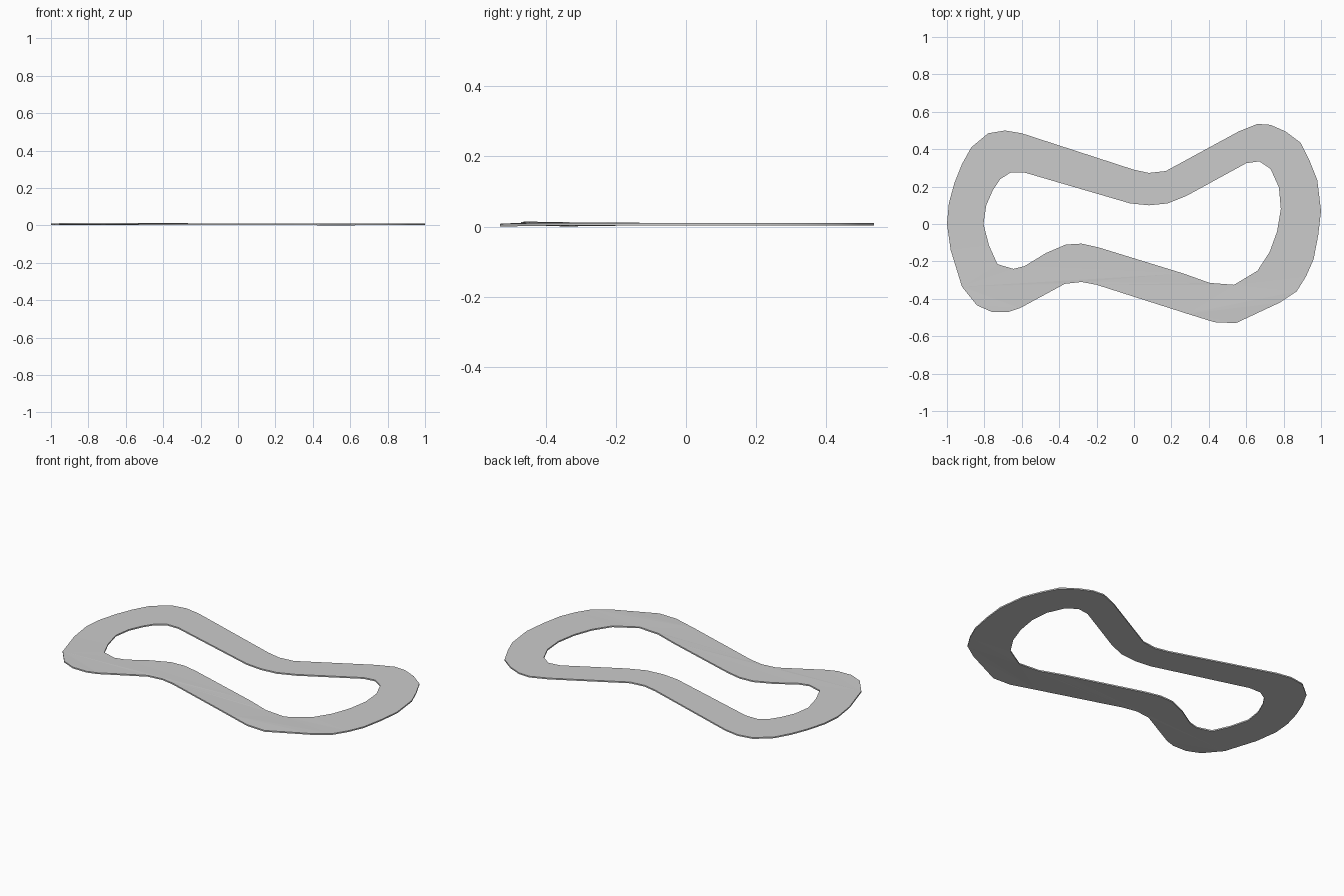
import bpy, math

if "Cube" in bpy.data.objects:
    bpy.data.objects.remove(bpy.data.objects["Cube"])

# Outer and inner edges of the circuit, clockwise from the left end
outer = [(-1, 0), (-.99, .11), (-.96, .22), (-.92, .32), (-.87, .41), (-.78, .485),
         (-.69, .50), (-.60, .485), (0, .29), (.08, .273), (.17, .283), (.56, .495),
         (.66, .535), (.73, .53), (.81, .495), (.89, .435), (.94, .335), (.98, .235),
         (1, .07), (.985, -.06), (.96, -.19), (.92, -.28), (.87, -.36), (.78, -.42),
         (.545, -.53), (.43, -.525), (.285, -.48), (-.20, -.325), (-.28, -.31),
         (-.37, -.32), (-.61, -.45), (-.67, -.47), (-.76, -.47), (-.84, -.435),
         (-.92, -.335), (-.98, -.14)]
inner = [(-.805, 0), (-.79, .10), (-.755, .18), (-.715, .24), (-.66, .275), (-.585, .275),
         (-.02, .11), (.08, .10), (.18, .11), (.28, .15), (.60, .325), (.67, .335),
         (.73, .295), (.775, .195), (.785, .08), (.765, -.04), (.725, -.15), (.66, -.25),
         (.535, -.325), (.405, -.315), (.265, -.265), (-.19, -.125), (-.28, -.105),
         (-.365, -.11), (-.47, -.155), (-.585, -.225), (-.645, -.24), (-.73, -.215),
         (-.775, -.115)]

# Filled 2D curve: the inner loop becomes the hole
curve = bpy.data.curves.new("track_surface", 'CURVE')
curve.dimensions = '2D'
curve.fill_mode = 'BOTH'
curve.extrude = 0.004
for loop in (outer, inner):
    s = curve.splines.new('POLY')
    s.points.add(len(loop) - 1)
    for p, (x, y) in zip(s.points, loop):
        p.co = (x, y, 0, 1)
    s.use_cyclic_u = True

track = bpy.data.objects.new("track_surface", curve)
bpy.context.collection.objects.link(track)
bpy.context.view_layer.objects.active = track
track.select_set(True)
bpy.ops.object.convert(target='MESH')
track = bpy.context.object

# Weld the caps to the walls
weld = track.modifiers.new("weld", 'WELD')
weld.merge_threshold = 0.0005
bpy.ops.object.modifier_apply(modifier=weld.name)

# Faint rise at the front left bend and dip at the front right bend
def bump(v, x, y):
    return math.exp(-((v.co.x - x) ** 2 + (v.co.y - y) ** 2) / 0.03)

for v in track.data.vertices:
    v.co.z += 0.0035 * (bump(v, -.8, -.42) - bump(v, .53, -.45))
low = min(v.co.z for v in track.data.vertices)
for v in track.data.vertices:
    v.co.z -= low
